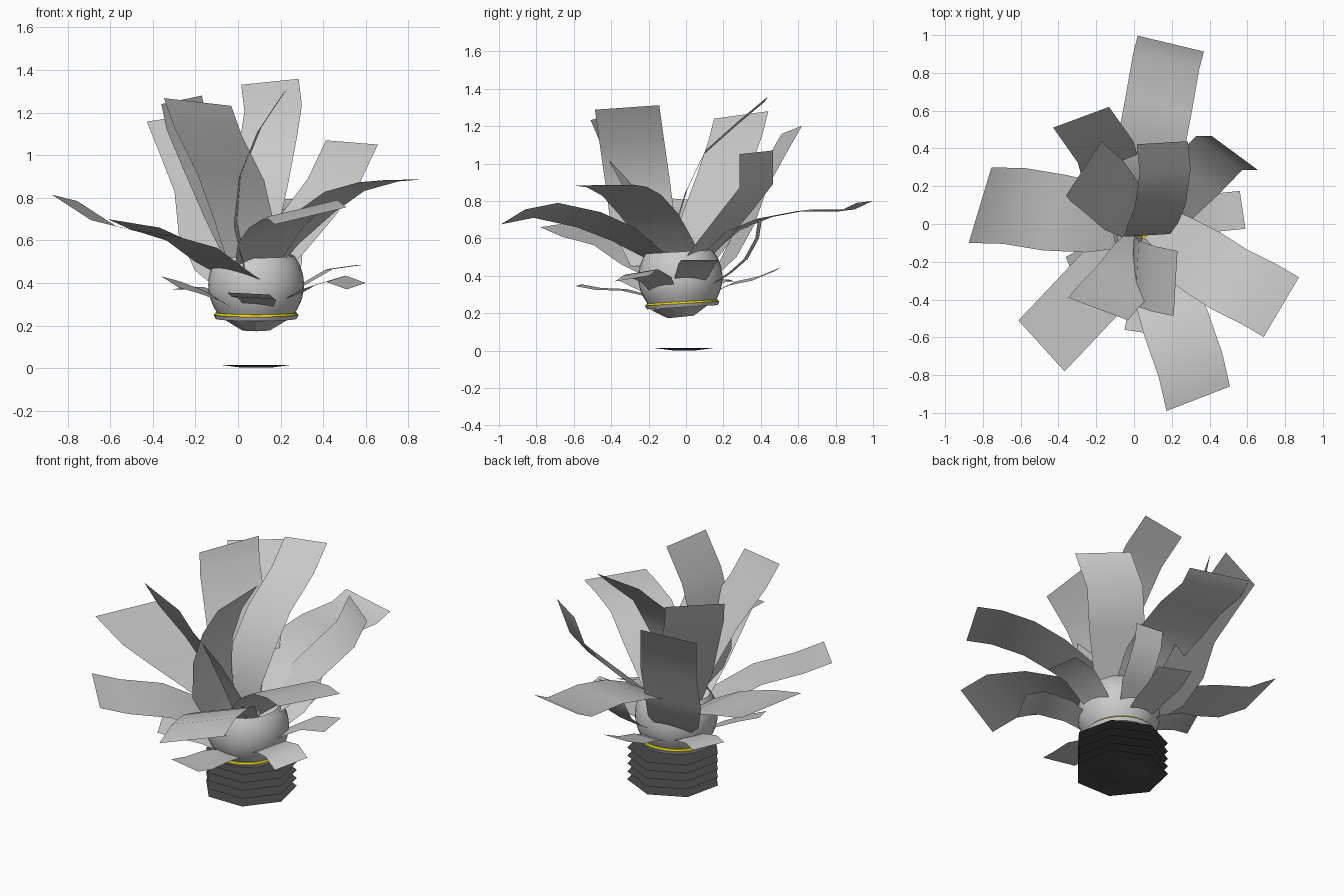
import bpy, bmesh, math
from mathutils import Vector, Matrix

if "Cube" in bpy.data.objects:
    bpy.data.objects.remove(bpy.data.objects["Cube"])

CX, CY = 0.085, -0.02


def material(name, col):
    m = bpy.data.materials.new(name)
    m.diffuse_color = (*col, 1)
    m.use_nodes = True
    m.node_tree.nodes["Principled BSDF"].inputs["Base Color"].default_value = m.diffuse_color
    return m


dark = material("dark_grey", (0.07, 0.07, 0.07))
yellow = material("yellow", (0.9, 0.75, 0.0))


def finish(name, bm, mat=None, smooth=None):
    bmesh.ops.recalc_face_normals(bm, faces=bm.faces)
    me = bpy.data.meshes.new(name)
    bm.to_mesh(me)
    bm.free()
    ob = bpy.data.objects.new(name, me)
    bpy.context.collection.objects.link(ob)
    if mat:
        me.materials.append(mat)
    if smooth:
        bpy.ops.object.select_all(action='DESELECT')
        ob.select_set(True)
        bpy.context.view_layer.objects.active = ob
        bpy.ops.object.shade_smooth_by_angle(angle=math.radians(smooth))
    return ob


def cone(name, r1, r2, z1, z2, n, mat=None, tilt=0.0, y=CY, smooth=None):
    bm = bmesh.new()
    M = Matrix.Translation((CX, y, (z1 + z2) / 2)) @ Matrix.Rotation(tilt, 4, 'X')
    bmesh.ops.create_cone(bm, cap_ends=True, segments=n, radius1=r1, radius2=r2,
                          depth=z2 - z1, matrix=M)
    return finish(name, bm, mat, smooth)


# Stack of thin seven-sided plates
for i, z in enumerate((0.015, 0.062, 0.11, 0.157, 0.205)):
    bm = bmesh.new()
    ring = []
    for k in range(7):
        a = math.pi / 2 + k * math.tau / 7
        ring.append(bm.verts.new((CX + 0.256 * math.cos(a), -0.01 + 0.256 * math.sin(a), z)))
    bm.faces.new(ring)
    finish(f"base_plate_{i + 1}", bm, dark)
cone("base_bottom", 0.065, 0.163, 0.002, 0.014, 14, dark, y=-0.01)

# Tilted foot, collar and bulb
cone("bulb_foot", 0.07, 0.16, 0.18, 0.235, 10, tilt=0.1, y=-0.03)
cone("collar_lower", 0.19, 0.2, 0.232, 0.252, 32, tilt=0.06, smooth=30)
cone("collar_band", 0.195, 0.19, 0.250, 0.262, 32, yellow, tilt=0.06, smooth=30)

bm = bmesh.new()
bmesh.ops.create_uvsphere(bm, u_segments=32, v_segments=24, radius=0.225)
cut = [v for v in bm.verts if v.co.z < -0.14 or v.co.z > 0.14]
bmesh.ops.delete(bm, geom=cut, context='VERTS')
low = [v for v in bm.verts if v.co.z < -0.13]
for v in low:  # seat the lower rim in the collar
    v.co.z = -0.14
bmesh.ops.contextual_create(bm, geom=[e for e in bm.edges
                                      if e.is_boundary and e.verts[0].co.z < 0])
bmesh.ops.transform(bm, verts=bm.verts, matrix=Matrix.Translation((CX, -0.03, 0.392))
                    @ Matrix.Rotation(0.06, 4, 'X'))
finish("bulb", bm, smooth=40)


def leaf(name, path, w, base=(0.6, 0.9)):
    """Curved strip; path runs from base to tip centre, w is the half-width vector at the tip."""
    bm = bmesh.new()
    w = Vector(w)
    rows = []
    for i, p in enumerate(path):
        k = base[i] if i < 2 else 1.0
        p = Vector(p)
        rows.append((bm.verts.new(p - w * k), bm.verts.new(p + w * k)))
    for a, b in zip(rows, rows[1:]):
        bm.faces.new((a[0], a[1], b[1], b[0]))
    finish(name, bm, smooth=35)


# Wide-spreading large leaves
leaf("leaf_back", [(.07, .05, .46), (.08, .25, .64), (.09, .42, .71), (.13, .63, .75),
                   (.17, .86, .75), (.195, .955, .795)], (.175, -.042, -.005))
leaf("leaf_left", [(.03, 0, .44), (-.2, .03, .56), (-.42, .06, .63), (-.63, .095, .68),
                   (-.815, .10, .80)], (.06, .2, -.015))
leaf("leaf_front_left", [(.05, -.08, .40), (-.08, -.21, .48), (-.22, -.36, .585),
                         (-.38, -.53, .63), (-.49, -.645, .68)], (.122, -.135, -.02),
     (.8, 1))
leaf("leaf_right", [(.1, 0, .43), (.2, -.1, .58), (.36, -.2, .73), (.5, -.29, .83),
                    (.66, -.37, .875), (.78, -.44, .885)], (.093, .158, .002))
leaf("leaf_front", [(.08, -.1, .45), (.15, -.33, .62), (.22, -.52, .70),
                    (.3, -.75, .75), (.34, -.925, .715)], (.168, .065, .04))
# Upright large leaves
leaf("leaf_up_front_left", [(.06, -.08, .44), (.03, -.17, .68), (-.035, -.28, .9),
                            (-.14, -.39, 1.11), (-.19, -.45, 1.25)], (.158, -.06, -.018))
leaf("leaf_up_front", [(.04, -.14, .46), (-.01, -.23, .68), (.015, -.26, .91),
                       (.1, -.29, 1.12), (.22, -.315, 1.3)], (.01, .172, .012), (.9, 1))
leaf("leaf_up_back", [(.08, -.03, .43), (.07, -.06, .65), (.1, 0, .85), (.14, .1, 1.06),
                      (.165, .28, 1.22), (.15, .43, 1.345)], (.135, .008, .014))
leaf("leaf_up_left", [(.03, 0, .45), (-.07, .1, .72), (-.16, .2, .95), (-.24, .265, 1.14),
                      (-.265, .295, 1.26)], (.095, .145, .02))
leaf("leaf_up_back_left", [(0, .12, .38), (-.07, .22, .48), (-.13, .31, .65),
                           (-.15, .38, .85), (-.22, .48, 1.03), (-.28, .565, 1.18)],
     (.148, .055, .022))
leaf("leaf_up_right", [(.1, 0, .42), (.2, .11, .55), (.33, .25, .72), (.45, .375, .88),
                       (.535, .375, 1.06)], (.122, -.09, -.01))
# Small lower leaves
leaf("small_leaf_right", [(.2, 0, .33), (.31, .03, .395), (.43, .06, .465),
                          (.575, .075, .485)], (.015, -.1, 0))
leaf("small_leaf_front_right", [(.18, -.1, .29), (.33, -.16, .38), (.46, -.24, .42),
                                (.555, -.29, .385)], (.045, .09, .015))
leaf("small_leaf_front", [(.1, -.15, .28), (.09, -.33, .325), (.07, -.47, .33),
                          (.05, -.575, .35)], (.1, -.015, -.005))
leaf("small_leaf_front_left", [(0, -.1, .27), (-.12, -.15, .34), (-.23, -.22, .38),
                               (-.32, -.27, .405)], (.042, -.095, -.027))
leaf("small_leaf_back_left", [(.02, .05, .29), (-.09, .1, .35), (-.2, .14, .38),
                              (-.27, .17, .37)], (.04, .09, 0))
leaf("small_leaf_back", [(.09, .1, .29), (.09, .25, .36), (.1, .37, .385),
                         (.12, .49, .435)], (.1, -.02, -.012))
# Small leaf curling upwards
leaf("small_leaf_curled", [(.16, .14, .35), (.2, .24, .42), (.215, .32, .49),
                           (.22, .38, .6), (.22, .395, .7)], (.085, -.01, 0))
